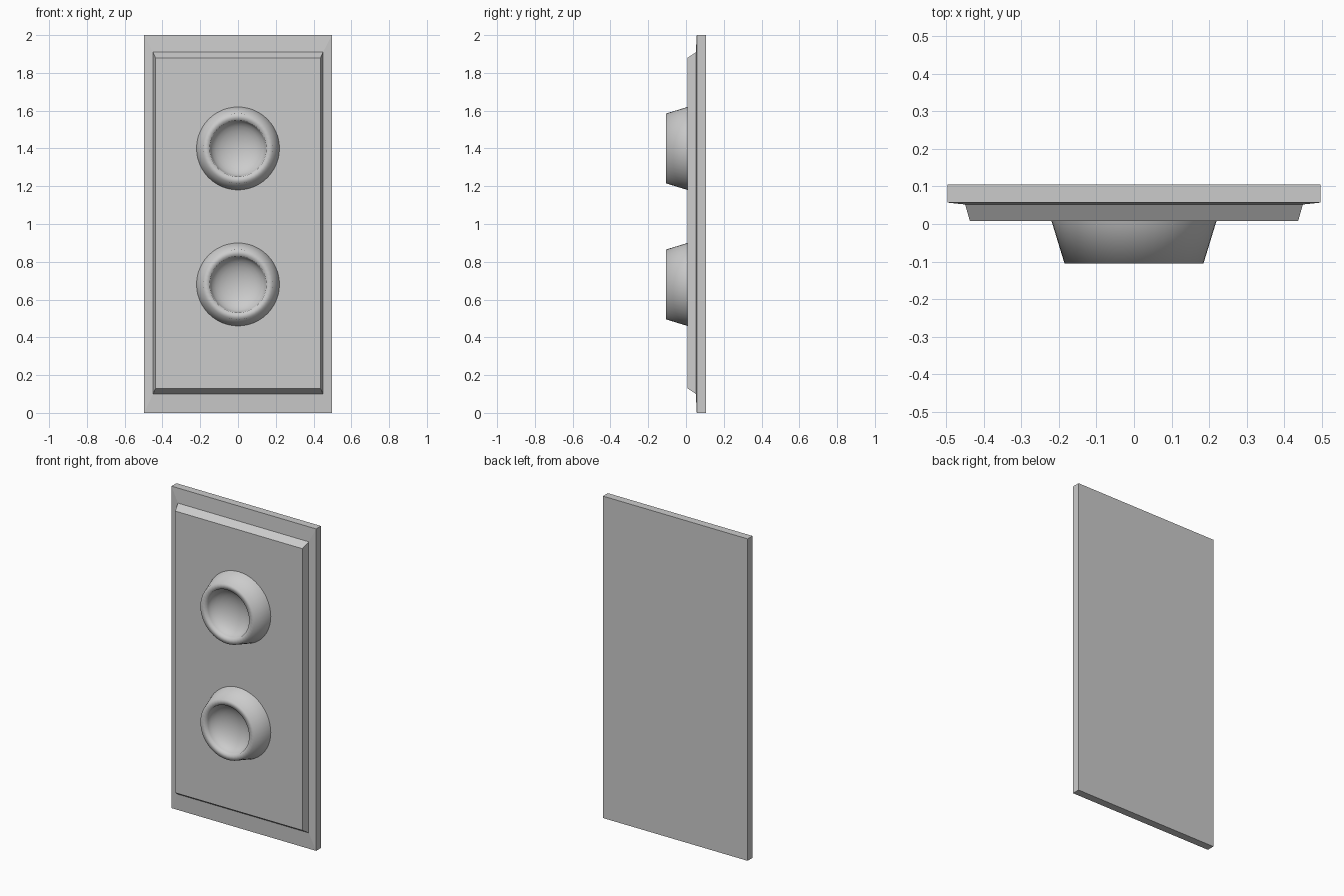
import bpy
import bmesh
from math import cos, sin, pi

if "Cube" in bpy.data.objects:
    bpy.data.objects.remove(bpy.data.objects["Cube"])


def finish(bm, name):
    bmesh.ops.recalc_face_normals(bm, faces=bm.faces)
    mesh = bpy.data.meshes.new(name)
    bm.to_mesh(mesh)
    bm.free()
    obj = bpy.data.objects.new(name, mesh)
    bpy.context.collection.objects.link(obj)
    return obj


def bridge(bm, a, b):
    n = len(a)
    return [bm.faces.new((a[i], a[(i + 1) % n], b[(i + 1) % n], b[i])) for i in range(n)]


def slab(name, sections):
    """Loft rectangles given as (half width, z low, z high, y), capped at both ends."""
    bm = bmesh.new()
    rings = [[bm.verts.new((x, y, z)) for x, z in ((-w, lo), (w, lo), (w, hi), (-w, hi))]
             for w, lo, hi, y in sections]
    for a, b in zip(rings, rings[1:]):
        bridge(bm, a, b)
    bm.faces.new(rings[0])
    bm.faces.new(rings[-1])
    return finish(bm, name)


def knob(name, z, segments=48):
    """Turn a profile of (radius, y) around the y axis."""
    profile = [(0.22, 0.009), (0.185, -0.105), (0.15, -0.105)]
    depth = 0.085
    # hollow dish in the front
    for i in range(1, 7):
        t = i / 7 * pi / 2
        profile.append((0.15 * cos(t), -0.105 + depth * sin(t)))
    bm = bmesh.new()
    rings = [[bm.verts.new((r * cos(2 * pi * i / segments), y, z + r * sin(2 * pi * i / segments)))
              for i in range(segments)] for r, y in profile]
    for a, b in zip(rings, rings[1:]):
        bridge(bm, a, b)
    tip = bm.verts.new((0, -0.105 + depth, z))
    last = rings[-1]
    for i in range(segments):
        bm.faces.new((last[i], last[(i + 1) % segments], tip))
    # closed base against the panel
    base = bm.faces.new(rings[0])
    for f in bm.faces:
        f.smooth = f is not base
    for e in base.edges:
        e.smooth = False
    return finish(bm, name)


# Back plate with a slightly sloping front margin
slab("back_plate", [(0.497, 0, 2, 0.105), (0.497, 0, 2, 0.057), (0.45, 0.10, 1.91, 0.052)])

# Raised panel with bevelled sides
slab("raised_panel", [(0.45, 0.10, 1.91, 0.053), (0.437, 0.13, 1.88, 0.008)])

# Two round dished buttons
for part, height in (("upper_button", 1.40), ("lower_button", 0.68)):
    knob(part, height)
